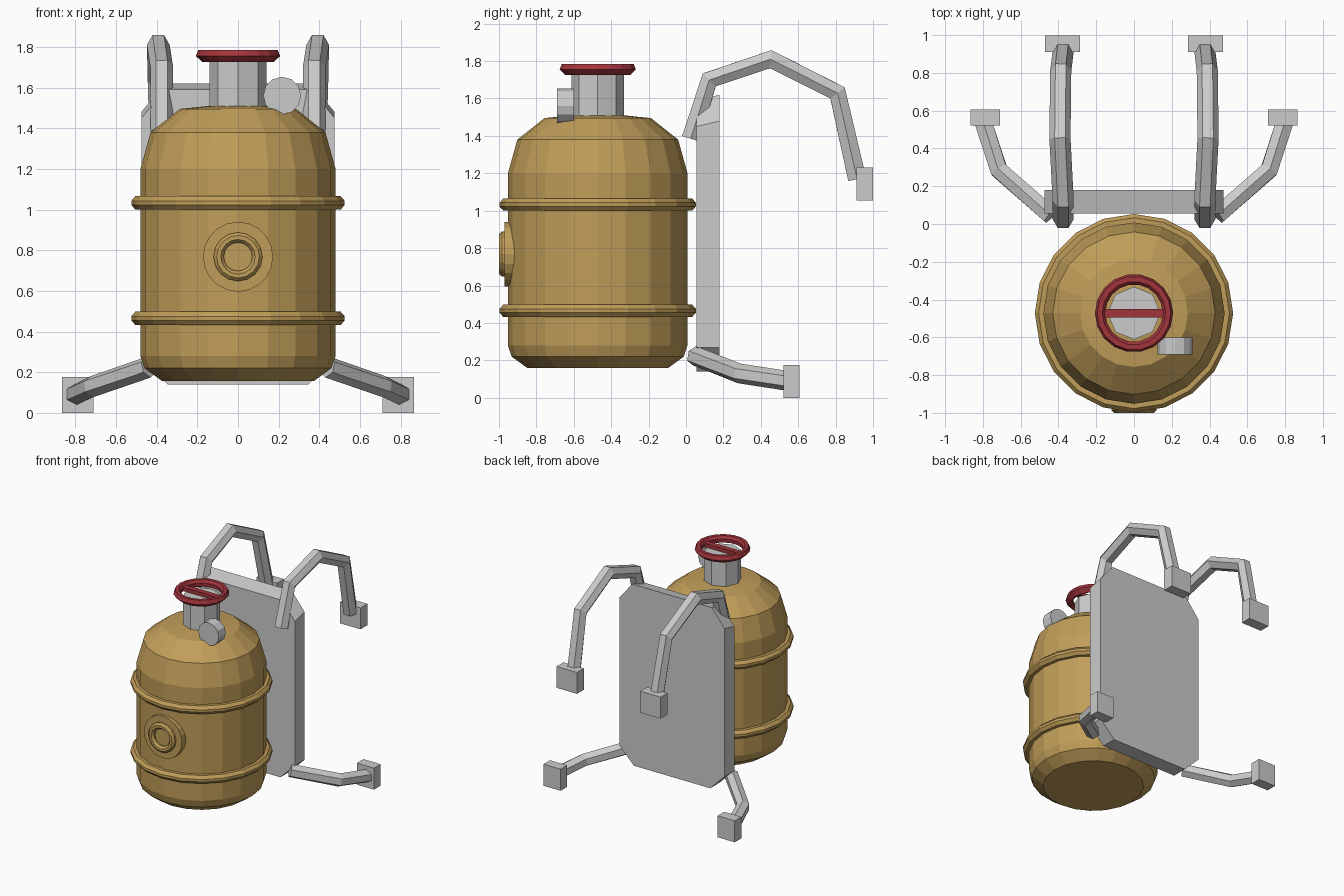
import bpy, bmesh
from math import sin, cos, pi
from mathutils import Vector, Matrix

if "Cube" in bpy.data.objects:
    bpy.data.objects.remove(bpy.data.objects["Cube"])


def material(name, rgb):
    m = bpy.data.materials.new(name)
    m.diffuse_color = (*rgb, 1)
    m.use_nodes = True
    m.node_tree.nodes["Principled BSDF"].inputs["Base Color"].default_value = m.diffuse_color
    return m


BRASS = material("brass", (0.53, 0.34, 0.10))
RED = material("red", (0.36, 0.035, 0.045))


def finish(name, bm, mat=None, mirror=False):
    bmesh.ops.recalc_face_normals(bm, faces=bm.faces)
    me = bpy.data.meshes.new(name)
    bm.to_mesh(me)
    bm.free()
    ob = bpy.data.objects.new(name, me)
    bpy.context.collection.objects.link(ob)
    if mat:
        me.materials.append(mat)
    if mirror:
        ob.modifiers.new("mirror", "MIRROR")
    return ob


def bridge(bm, rings, closed):
    n = len(rings[0])
    count = len(rings) if closed else len(rings) - 1
    for i in range(count):
        a, b = rings[i], rings[(i + 1) % len(rings)]
        for k in range(n):
            j = (k + 1) % n
            bm.faces.new((a[k], a[j], b[j], b[k]))
    if not closed:
        bm.faces.new(rings[0])
        bm.faces.new(rings[-1])


def lathe(name, profile, sides, at, mat=None, closed=False, forward=False):
    """Turn (radius, height) points round z, or round -y when forward."""
    bm = bmesh.new()
    rings = [[bm.verts.new((r * cos(2 * pi * k / sides), r * sin(2 * pi * k / sides), h))
              for k in range(sides)] for r, h in profile]
    bridge(bm, rings, closed)
    if forward:
        bm.transform(Matrix.Rotation(pi / 2, 4, "X"))
    bm.transform(Matrix.Translation(at))
    return finish(name, bm, mat)


def sweep(name, path, radius, side_hint, sides=6):
    """Mitred hexagonal tube along a path, mirrored in x."""
    pts = [Vector(p) for p in path]
    bm = bmesh.new()
    rings = []
    for i, p in enumerate(pts):
        t_in = (p - pts[max(i - 1, 0)]).normalized()
        t_out = (pts[min(i + 1, len(pts) - 1)] - p).normalized()
        t = (t_in + t_out).normalized()
        u = (Vector(side_hint) - t * t.dot(Vector(side_hint))).normalized()
        v = t.cross(u)
        rings.append([bm.verts.new(p + radius * (u * cos(2 * pi * k / sides) + v * sin(2 * pi * k / sides)))
                      for k in range(sides)])
    bridge(bm, rings, False)
    return finish(name, bm, mirror=True)


def box(name, centre, size, mat=None, mirror=False):
    bm = bmesh.new()
    bmesh.ops.create_cube(bm, size=1)
    bm.transform(Matrix.Translation(centre) @ Matrix.Diagonal((*size, 1)))
    return finish(name, bm, mat, mirror)


CY = -0.472  # tank axis

# Tank body and its two hoops
lathe("tank_body", [(0.375, 0.158), (0.46, 0.22), (0.48, 0.28), (0.48, 1.2),
                    (0.43, 1.38), (0.285, 1.495), (0.14, 1.51)], 20, (0, CY, 0), BRASS)
for label, z in (("lower", 0.465), ("upper", 1.033)):
    lathe(label + "_hoop", [(0.465, -0.033), (0.505, -0.033), (0.525, -0.01), (0.525, 0.01),
                            (0.505, 0.033), (0.465, 0.033)], 20, (0, CY, z), BRASS, closed=True)

# Porthole on the front
lathe("porthole_flange", [(0.172, -0.08), (0.172, 0.0)], 20, (0, -0.97, 0.768), BRASS, forward=True)
lathe("porthole_rim", [(0.12, -0.03), (0.12, 0.015), (0.105, 0.03), (0.085, 0.03),
                       (0.07, 0.012), (0.07, -0.03)], 16, (0, -0.97, 0.768), BRASS,
      closed=True, forward=True)

# Neck, valve wheel and pressure gauge
lathe("neck", [(0.14, 1.47), (0.14, 1.735)], 8, (0, CY, 0))
lathe("valve_wheel", [(0.175, 1.725), (0.207, 1.755), (0.195, 1.785), (0.168, 1.785),
                      (0.152, 1.765), (0.155, 1.735)], 18, (0, CY, 0), RED, closed=True)
box("wheel_crossbar", (0, CY, 1.755), (0.32, 0.045, 0.03), RED)
lathe("gauge", [(0.093, -0.045), (0.093, 0.045)], 12, (0.217, -0.645, 1.56), forward=True)

# Back plate with cut corners and a slightly sloped top
bm = bmesh.new()
loops = []
for y, drop in ((0.055, 0.03), (0.18, 0.0)):
    half = [(0.345, 0.14), (0.475, 0.27), (0.475, 1.48 - drop), (0.36, 1.62 - drop)]
    outline = half + [(-x, z) for x, z in reversed(half)]
    loops.append([bm.verts.new((x, y, z)) for x, z in outline])
bridge(bm, loops, False)
finish("back_plate", bm)

# Shoulder arms and hip arms with their end blocks
sweep("shoulder_arms", [(0.375, 0.025, 1.385), (0.375, 0.125, 1.70), (0.392, 0.453, 1.81),
                        (0.388, 0.81, 1.63), (0.375, 0.915, 1.17)], 0.056, (1, 0, 0))
box("shoulder_blocks", (0.378, 0.955, 1.143), (0.185, 0.088, 0.175), mirror=True)
sweep("hip_arms", [(0.44, 0.045, 0.225), (0.715, 0.285, 0.13), (0.80, 0.545, 0.09)], 0.053, (0, 0, 1))
box("hip_blocks", (0.787, 0.563, 0.088), (0.155, 0.085, 0.176), mirror=True)
